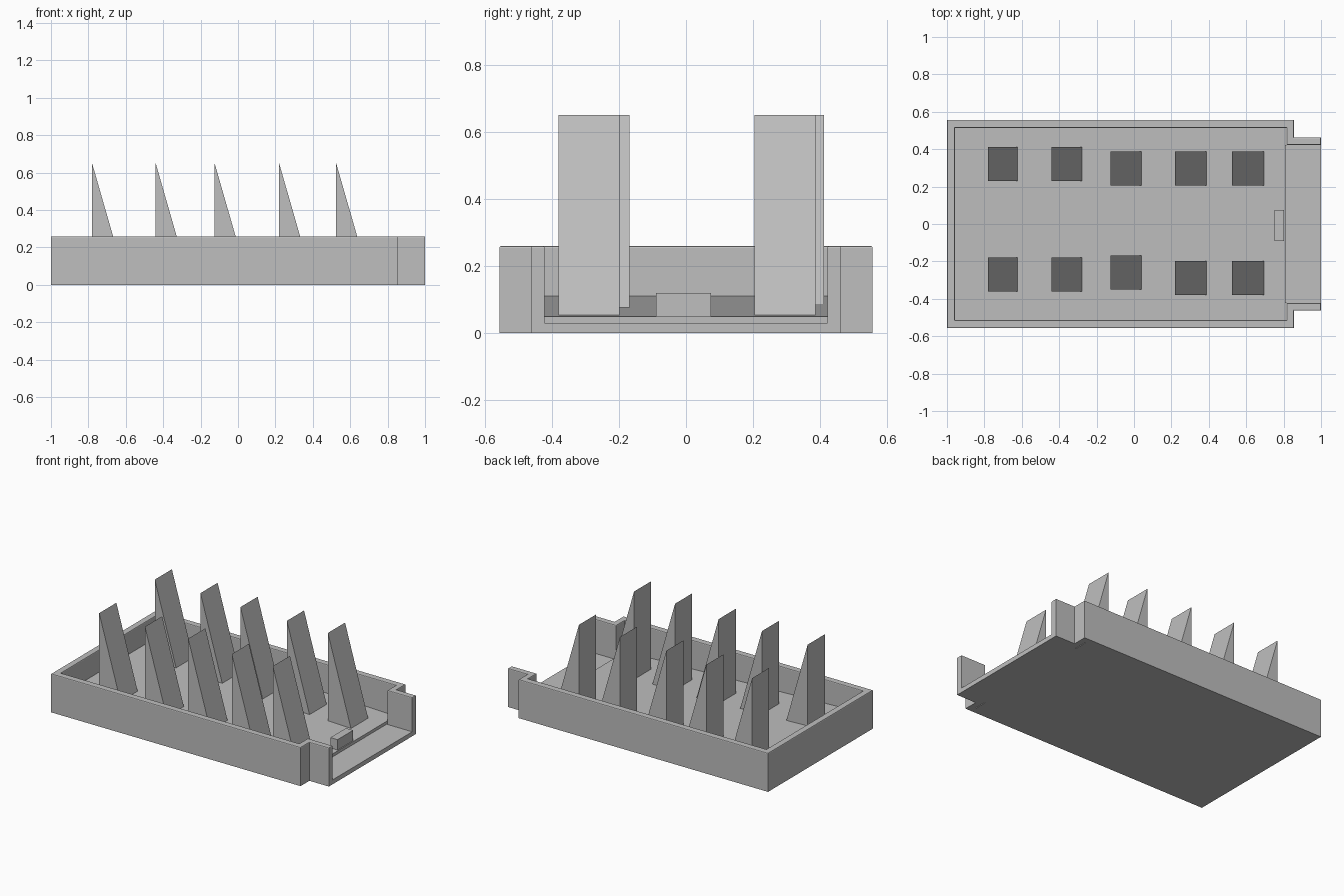
import bpy
import bmesh
from mathutils import Vector

cube = bpy.data.objects.get("Cube")
if cube:
    bpy.data.objects.remove(cube, do_unlink=True)

grey = bpy.data.materials.new("light_grey")
grey.use_nodes = True
colour = (0.52, 0.52, 0.52, 1)
grey.diffuse_color = colour
grey.node_tree.nodes["Principled BSDF"].inputs["Base Color"].default_value = colour


def prism(name, points, direction, bevel_top=0):
    """Extrude a closed outline of 3D points along a direction."""
    bm = bmesh.new()
    face = bm.faces.new([bm.verts.new(p) for p in points])
    result = bmesh.ops.extrude_face_region(bm, geom=[face], use_keep_orig=True)
    moved = [v for v in result["geom"] if isinstance(v, bmesh.types.BMVert)]
    bmesh.ops.translate(bm, verts=moved, vec=Vector(direction))
    bmesh.ops.recalc_face_normals(bm, faces=bm.faces)
    if bevel_top:
        top = max(v.co.z for v in bm.verts)
        rim = [e for e in bm.edges if all(abs(v.co.z - top) < 1e-5 for v in e.verts)]
        bmesh.ops.bevel(bm, geom=rim, offset=bevel_top, segments=2,
                        profile=0.5, affect="EDGES")
    mesh = bpy.data.meshes.new(name)
    bm.to_mesh(mesh)
    bm.free()
    mesh.materials.append(grey)
    obj = bpy.data.objects.new(name, mesh)
    bpy.context.collection.objects.link(obj)
    return obj


def side_prism(name, profile, y0, y1):
    """Extrude an x-z profile across y."""
    return prism(name, [(x, y0, z) for x, z in profile], (0, y1 - y0, 0))


def floor_z(x):
    return 0.11 - 0.06 * (x + 0.957) / 1.767


# Tray wall: half outline mirrored across y, open at the spout
outer = [(1, 0.463), (0.855, 0.463), (0.855, 0.557), (-1, 0.557)]
inner = [(-0.957, 0.513), (0.815, 0.513), (0.815, 0.422), (1, 0.422)]
flip = lambda pts: [(x, -y) for x, y in reversed(pts)]
outline = outer + flip(outer) + flip(inner) + inner
prism("tray_wall", [(x, y, 0) for x, y in outline], (0, 0, 0.26), 0.006)

# Sloping floor, and the lower spout floor
side_prism("sloping_floor",
           [(-0.957, 0), (0.81, 0), (0.81, floor_z(0.81)), (-0.957, floor_z(-0.957))],
           -0.513, 0.513)
side_prism("spout_floor", [(0.81, 0), (1, 0), (1, 0.03), (0.81, 0.03)], -0.422, 0.422)

# Small stop block at the lip of the floor
side_prism("stop_block", [(0.75, 0.04), (0.803, 0.04), (0.803, 0.12), (0.75, 0.12)],
           -0.09, 0.075)

# Wedge baffles: upright back, sloping front, two rows
SLOPE = 3.48
wedges = [(-0.78, 0.23, -0.36), (-0.44, 0.23, -0.36), (-0.125, 0.205, -0.35),
          (0.22, 0.205, -0.38), (0.525, 0.205, -0.38)]
for i, (x, y_back, y_front) in enumerate(wedges, 1):
    base = 0.04
    profile = [(x, base), (x + (0.65 - base) / SLOPE, base), (x, 0.65)]
    side_prism(f"back_wedge_{i}", profile, y_back, y_back + 0.182)
    side_prism(f"front_wedge_{i}", profile, y_front, y_front + 0.182)
